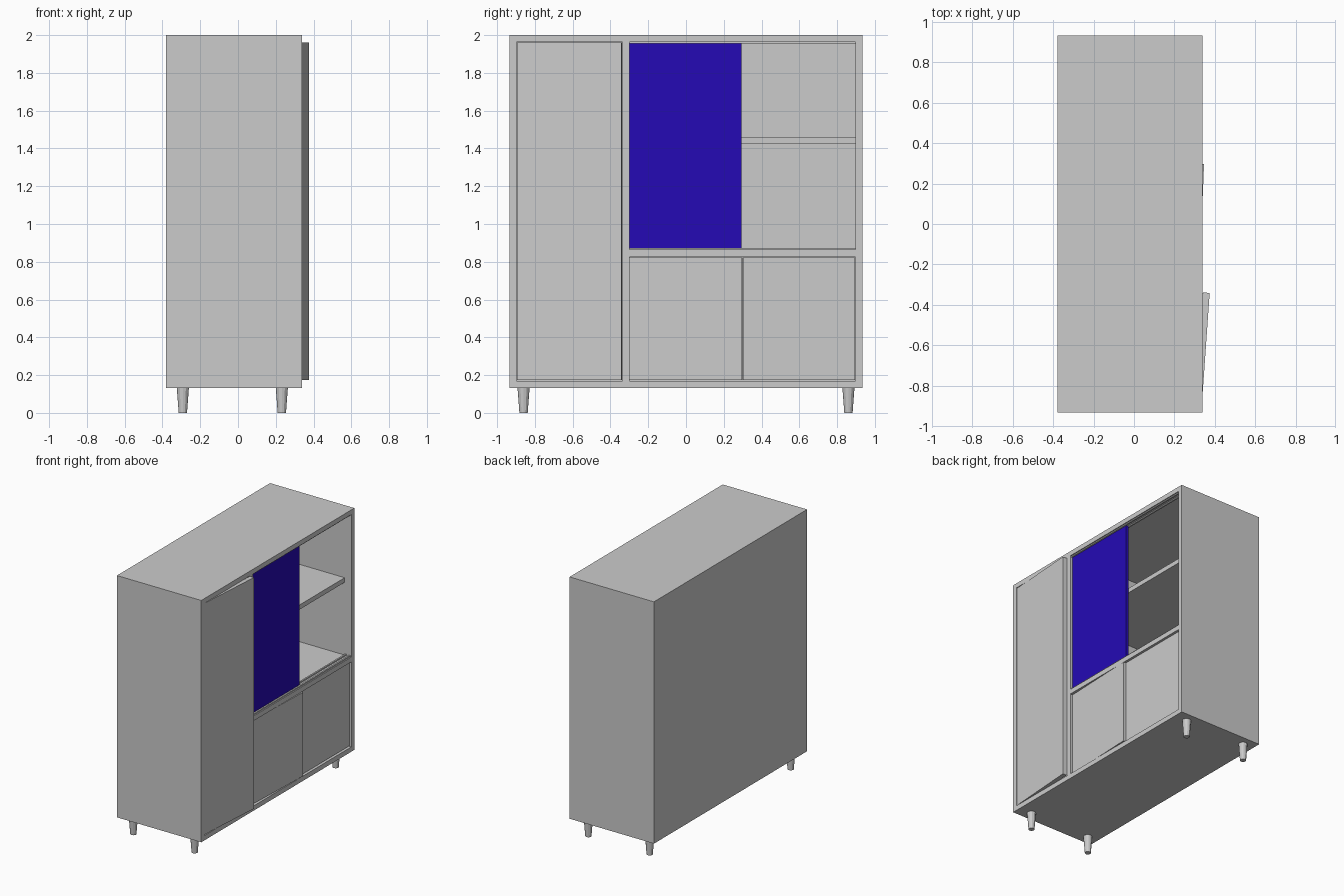
import bpy, bmesh, math
from mathutils import Matrix, Vector

if "Cube" in bpy.data.objects:
    bpy.data.objects.remove(bpy.data.objects["Cube"])

XB, XF = -0.38, 0.34      # back and open front of the case
YS, Z0, Z1, T = 0.934, 0.133, 2.0, 0.037


def finish(name, bm):
    mesh = bpy.data.meshes.new(name)
    bm.to_mesh(mesh)
    bm.free()
    ob = bpy.data.objects.new(name, mesh)
    bpy.context.collection.objects.link(ob)
    return ob


def box(name, x, y, z):
    bm = bmesh.new()
    bmesh.ops.create_cube(bm, size=1)
    lo, hi = Vector((x[0], y[0], z[0])), Vector((x[1], y[1], z[1]))
    bmesh.ops.scale(bm, vec=hi - lo, verts=bm.verts)
    bmesh.ops.translate(bm, vec=(lo + hi) / 2, verts=bm.verts)
    return finish(name, bm)


def door(name, y, z, front, angle, hinge_left=True):
    # hinged on a vertical edge of its front face
    pivot = y[0] if hinge_left else y[1]
    ob = box(name, (-0.034, 0), (y[0] - pivot, y[1] - pivot), z)
    ob.data.transform(Matrix.Rotation(math.radians(-angle), 4, 'Z'))
    ob.location = (front, pivot, 0)
    return ob


# Carcass
box("top_panel", (XB, XF), (-YS, YS), (Z1 - T, Z1))
box("bottom_panel", (XB, XF), (-YS, YS), (Z0, Z0 + T))
inner = (Z0 + T, Z1 - T)
box("left_side", (XB, XF), (-YS, -YS + T), inner)
box("right_side", (XB, XF), (YS - T, YS), inner)
box("back_panel", (XB, XB + 0.025), (-YS + T, YS - T), inner)
box("divider", (XB + 0.025, XF), (-0.337, -0.3), inner)
bay = (-0.3, YS - T)
box("middle_shelf", (XB + 0.025, XF), bay, (0.826, 0.864))
box("upper_shelf", (XB + 0.025, 0.283), bay, (1.425, 1.461))

# Sliding door rails
for name, z in (("lower_rail", (0.864, 0.874)), ("upper_rail", (1.955, inner[1]))):
    for i, x in enumerate(((0.285, 0.297), (0.32, 0.332))):
        box(f"{name}_{i + 1}", x, bay, z)

# Hinged doors
door("tall_door", (-0.895, -0.34), (0.175, 1.96), 0.336, 4)
door("lower_left_door", (-0.298, 0.297), (0.175, 0.822), 0.323, 2.3)
door("lower_right_door", (0.301, 0.894), (0.175, 0.822), 0.325, 0, False)

# Blue sliding door
slider = box("sliding_door", (0.298, 0.319), (-0.299, 0.294), (0.874, 1.957))
blue = bpy.data.materials.new("blue")
blue.diffuse_color = (0.018, 0.003, 0.46, 1)
blue.use_nodes = True
blue.node_tree.nodes["Principled BSDF"].inputs["Base Color"].default_value = blue.diffuse_color
slider.data.materials.append(blue)

# Tapered legs
for xn, x in (("back", -0.292), ("front", 0.232)):
    for yn, y in (("left", -0.86), ("right", 0.86)):
        bm = bmesh.new()
        bmesh.ops.create_cone(bm, cap_ends=True, segments=12, radius1=0.022, radius2=0.032, depth=Z0)
        bmesh.ops.translate(bm, vec=(x, y, Z0 / 2), verts=bm.verts)
        finish(f"{xn}_{yn}_leg", bm)
